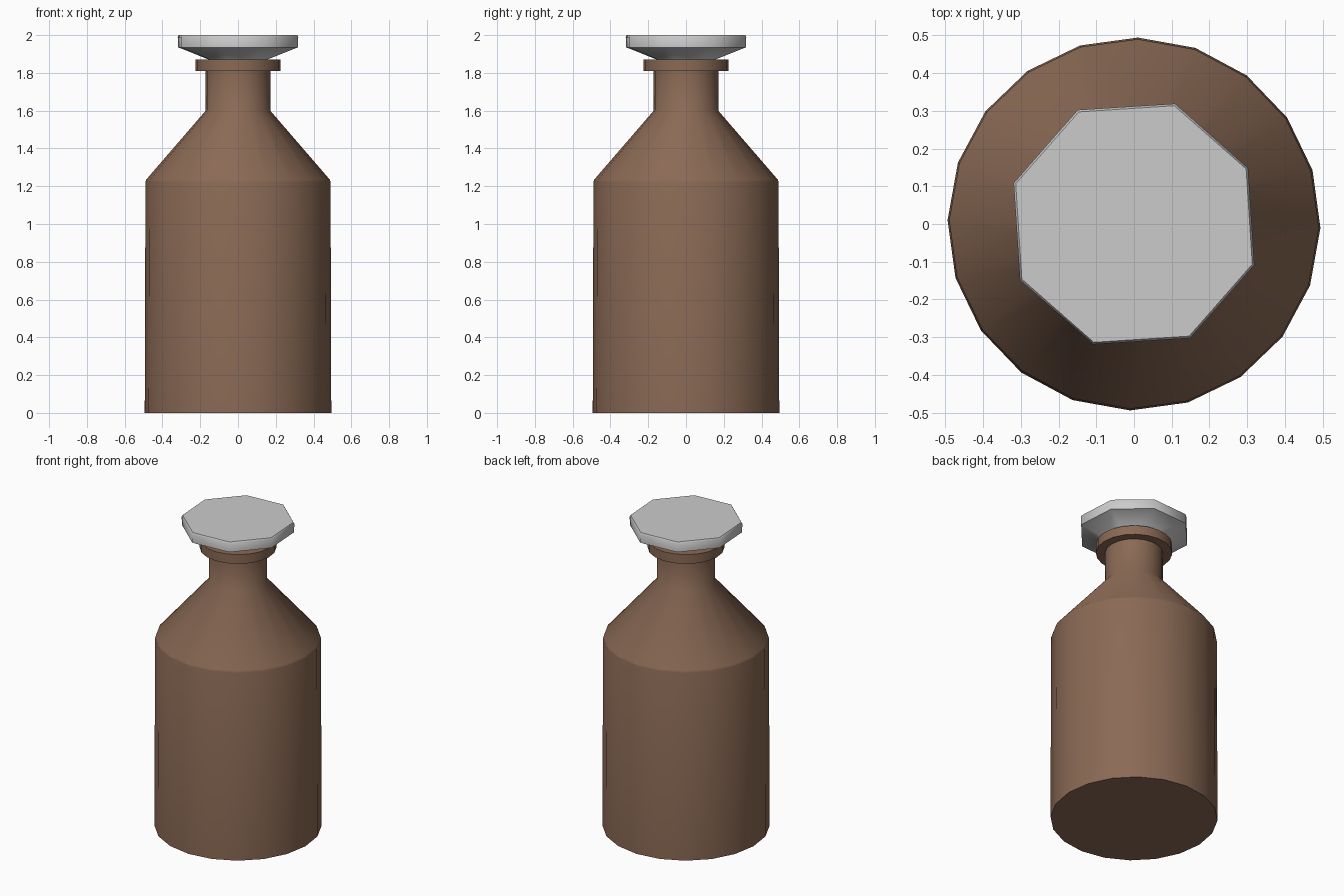
import bpy, math

if "Cube" in bpy.data.objects:
    bpy.data.objects.remove(bpy.data.objects["Cube"])


def lathe(name, profile, sides, phase_deg, smooth_deg, color):
    """Revolve a (radius, z) profile into a closed solid."""
    phase = math.radians(phase_deg)
    verts = [(r * math.cos(phase + math.tau * i / sides),
              r * math.sin(phase + math.tau * i / sides), z)
             for r, z in profile for i in range(sides)]
    faces = []
    for k in range(len(profile) - 1):
        for i in range(sides):
            j = (i + 1) % sides
            faces.append((k * sides + i, k * sides + j,
                          (k + 1) * sides + j, (k + 1) * sides + i))
    last = (len(profile) - 1) * sides
    faces.append(tuple(reversed(range(sides))))
    faces.append(tuple(range(last, last + sides)))
    mesh = bpy.data.meshes.new(name)
    mesh.from_pydata(verts, [], faces)
    obj = bpy.data.objects.new(name, mesh)
    bpy.context.collection.objects.link(obj)
    bpy.ops.object.select_all(action='DESELECT')
    obj.select_set(True)
    bpy.context.view_layer.objects.active = obj
    bpy.ops.object.shade_smooth_by_angle(angle=math.radians(smooth_deg))
    mat = bpy.data.materials.new(name + "_glass")
    mat.diffuse_color = color
    mat.use_nodes = True
    mat.node_tree.nodes["Principled BSDF"].inputs["Base Color"].default_value = mat.diffuse_color
    mesh.materials.append(mat)
    return obj


# Bottle: body, sloped shoulder, neck and lip
lathe("bottle", [(0.494, 0), (0.490, 1.222), (0.486, 1.235), (0.171, 1.60),
                 (0.171, 1.81), (0.226, 1.81), (0.226, 1.87)],
      20, -1.2, 50, (0.255, 0.143, 0.09, 1))

# Octagonal stopper with a tapered underside sitting in the neck
lathe("stopper", [(0.14, 1.80), (0.15, 1.865), (0.335, 1.935),
                  (0.337, 1.99), (0.331, 2.0)],
      8, 26.2, 60, (0.55, 0.55, 0.55, 1))
